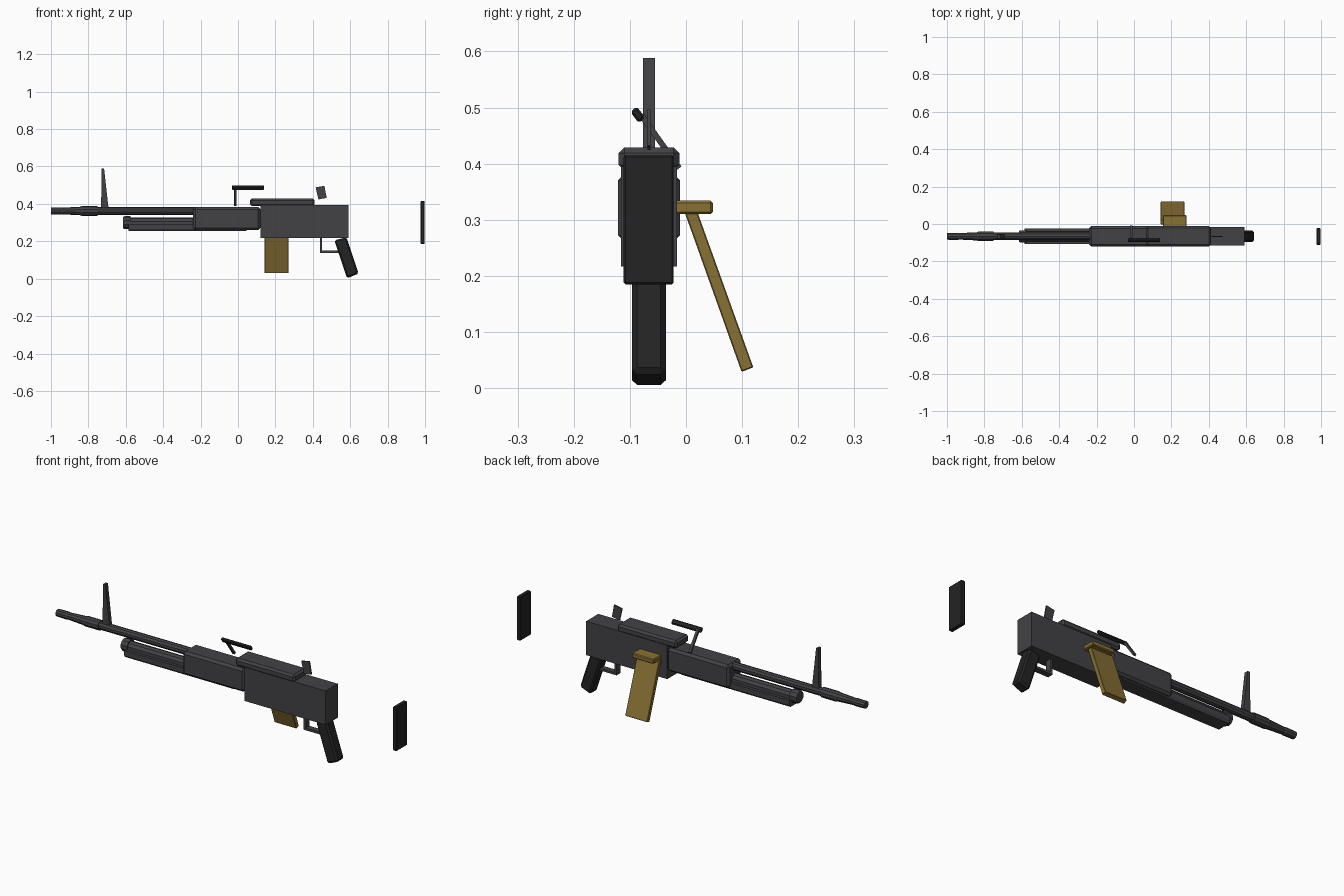
import bpy, bmesh, math
from mathutils import Vector

if "Cube" in bpy.data.objects:
    bpy.data.objects.remove(bpy.data.objects["Cube"])

MID = -0.066  # centre plane of the body


def material(name, rgb):
    m = bpy.data.materials.new(name)
    m.use_nodes = True
    m.diffuse_color = (*rgb, 1)
    m.node_tree.nodes["Principled BSDF"].inputs["Base Color"].default_value = (*rgb, 1)
    return m


GREY = material("gunmetal grey", (0.055, 0.055, 0.06))
BLACK = material("matte black", (0.017, 0.017, 0.017))
TAN = material("dull brass brown", (0.25, 0.165, 0.035))


def finish(name, bm, mat, bevel=0):
    bmesh.ops.recalc_face_normals(bm, faces=bm.faces)
    me = bpy.data.meshes.new(name)
    bm.to_mesh(me)
    bm.free()
    me.materials.append(mat)
    ob = bpy.data.objects.new(name, me)
    bpy.context.collection.objects.link(ob)
    if bevel:
        mod = ob.modifiers.new("chamfer", "BEVEL")
        mod.width = bevel
        mod.segments = 1
    return ob


def prism(name, points, lo, hi, axis, mat, bevel=0):
    """Extrude a flat outline: axis y takes (x, z) points, axis x takes (y, z)."""
    bm = bmesh.new()
    put = (lambda p, d: (p[0], d, p[1])) if axis == "y" else (lambda p, d: (d, *p))
    face = bm.faces.new([bm.verts.new(put(p, lo)) for p in points])
    new = bmesh.ops.extrude_face_region(bm, geom=[face])["geom"]
    step = Vector((0, hi - lo, 0)) if axis == "y" else Vector((hi - lo, 0, 0))
    bmesh.ops.translate(bm, vec=step, verts=[v for v in new if isinstance(v, bmesh.types.BMVert)])
    return finish(name, bm, mat, bevel)


def box(name, x, y, z, mat, bevel=0):
    outline = [(x[0], z[0]), (x[1], z[0]), (x[1], z[1]), (x[0], z[1])]
    return prism(name, outline, y[0], y[1], "y", mat, bevel)


def tube(name, profile, z, mat, y=MID, sides=10):
    """Turned part along x from (x, radius) stations."""
    bm = bmesh.new()
    rings = []
    for x, r in profile:
        angles = [2 * math.pi * (i + 0.5) / sides for i in range(sides)]
        rings.append([bm.verts.new((x, y + r * math.cos(a), z + r * math.sin(a))) for a in angles])
    for a, b in zip(rings, rings[1:]):
        for i in range(sides):
            j = (i + 1) % sides
            bm.faces.new((a[i], a[j], b[j], b[i]))
    bm.faces.new(rings[0])
    bm.faces.new(rings[-1])
    return finish(name, bm, mat)


# Body
box("receiver", (0.12, 0.59), (-0.116, -0.016), (0.217, 0.395), GREY)
box("forward_body", (-0.24, 0.12), (-0.121, -0.011), (0.26, 0.383), GREY, 0.012)
box("top_cover", (0.065, 0.41), (-0.12, -0.012), (0.388, 0.429), GREY, 0.01)

# Barrel, muzzle and gas system
tube("barrel", [(-0.76, 0.021), (-0.2, 0.021)], 0.362, GREY)
tube("muzzle", [(-1, 0.019), (-0.94, 0.02), (-0.935, 0.018), (-0.84, 0.023),
                (-0.835, 0.026), (-0.75, 0.026)], 0.362, GREY)
tube("gas_tube", [(-0.58, 0.028), (-0.2, 0.028)], 0.298, GREY)
tube("gas_plug", [(-0.615, 0.03), (-0.608, 0.034), (-0.575, 0.034)], 0.3, GREY)
prism("lower_rail", [(MID - 0.035, 0.254), (MID + 0.035, 0.254), (MID + 0.042, 0.265),
                     (MID + 0.042, 0.29), (MID - 0.042, 0.29), (MID - 0.042, 0.265)],
      -0.585, 0.045, "x", GREY)

# Sights
prism("front_sight", [(-0.732, 0.375), (-0.692, 0.375), (-0.716, 0.588), (-0.729, 0.588)],
      MID - 0.011, MID + 0.011, "y", GREY)
prism("rear_sight", [(0.43, 0.424), (0.474, 0.432), (0.462, 0.497), (0.415, 0.488)],
      MID - 0.003, MID + 0.003, "y", GREY)

# Carrying handle on a slanted arm
prism("handle_arm", [(-0.083, 0.482), (-0.075, 0.489), (-0.008, 0.395), (-0.016, 0.389)],
      -0.021, -0.007, "x", GREY)
prism("handle_grip", [(-0.099, 0.492), (-0.088, 0.502), (-0.073, 0.483), (-0.084, 0.472)],
      -0.033, 0.14, "x", BLACK, 0.004)

# Pistol grip and trigger guard
prism("pistol_grip", [(0.515, 0.205), (0.58, 0.222), (0.645, 0.028), (0.583, 0.002)],
      MID - 0.03, MID + 0.03, "y", BLACK, 0.009)
box("trigger_guard_front", (0.438, 0.45), (MID - 0.015, MID + 0.015), (0.14, 0.225), GREY)
box("trigger_guard_bar", (0.438, 0.55), (MID - 0.015, MID + 0.015), (0.138, 0.15), GREY)

# Detached butt plate
box("butt_plate", (0.976, 0.998), (-0.111, -0.022), (0.185, 0.415), BLACK, 0.003)

# Side magazine
box("magazine_mount", (0.155, 0.282), (-0.02, 0.048), (0.31, 0.334), TAN, 0.004)
prism("magazine", [(-0.003, 0.315), (0.02, 0.315), (0.12, 0.037), (0.099, 0.029)],
      0.142, 0.27, "x", TAN, 0.002)
